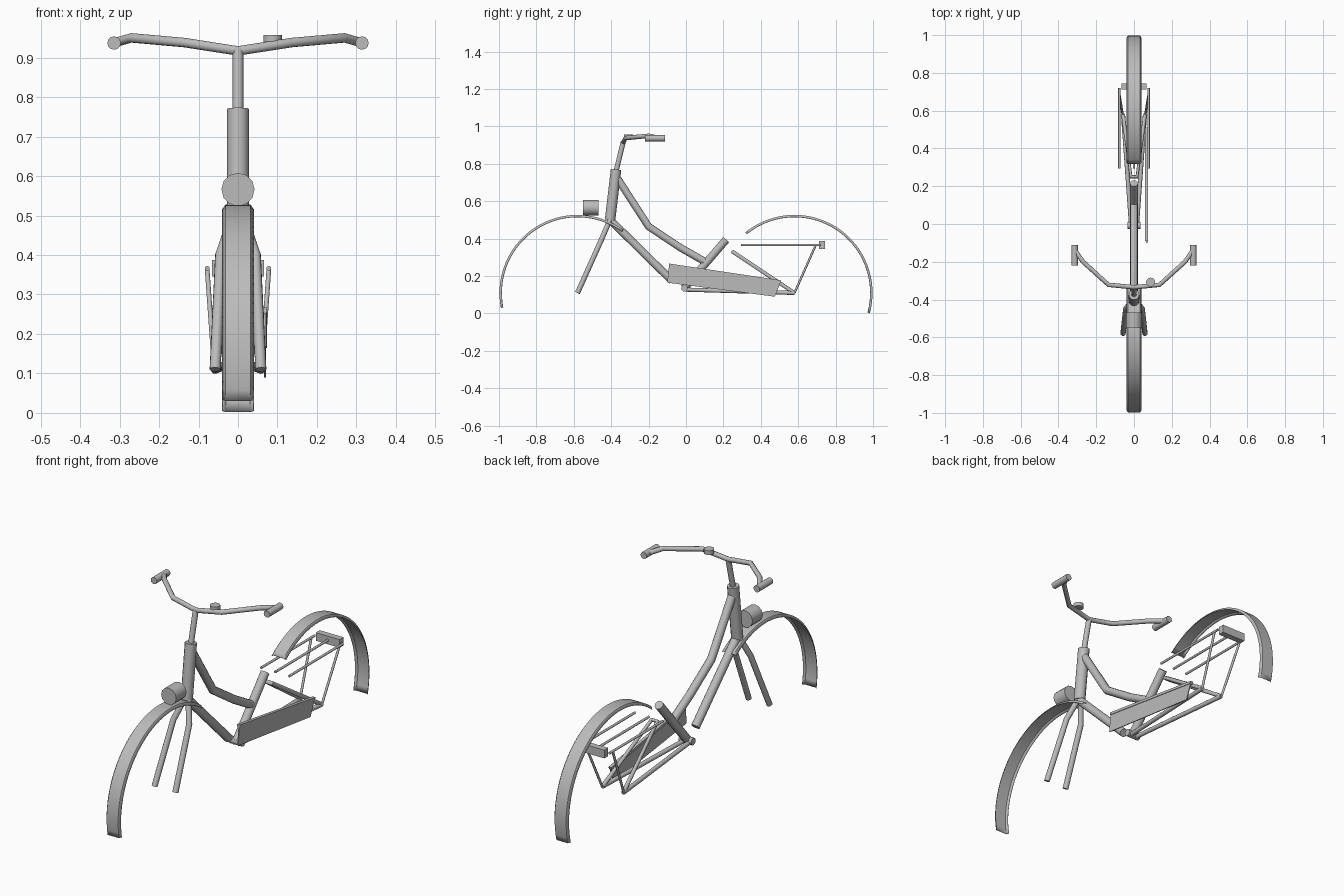
import bpy, bmesh, math
from mathutils import Vector

if "Cube" in bpy.data.objects:
    bpy.data.objects.remove(bpy.data.objects["Cube"])

grey = bpy.data.materials.new("frame_grey")
grey.diffuse_color = (0.5, 0.5, 0.5, 1)
grey.use_nodes = True
grey.node_tree.nodes["Principled BSDF"].inputs["Base Color"].default_value = grey.diffuse_color


def finish(ob, angle=40):
    ob.data.materials.clear()
    ob.data.materials.append(grey)
    bpy.ops.object.select_all(action='DESELECT')
    ob.select_set(True)
    bpy.context.view_layer.objects.active = ob
    bpy.ops.object.shade_smooth_by_angle(angle=math.radians(angle))


def tube(name, points, radius):
    """Round 12-sided tube along a path, with capped ends."""
    cu = bpy.data.curves.new(name, 'CURVE')
    cu.dimensions = '3D'
    cu.bevel_depth = radius
    cu.bevel_resolution = 4
    cu.use_fill_caps = True
    sp = cu.splines.new('POLY')
    sp.points.add(len(points) - 1)
    for p, co in zip(sp.points, points):
        p.co = (*co, 1)
    ob = bpy.data.objects.new(name, cu)
    bpy.context.collection.objects.link(ob)
    bpy.ops.object.select_all(action='DESELECT')
    ob.select_set(True)
    bpy.context.view_layer.objects.active = ob
    bpy.ops.object.convert(target='MESH')
    finish(bpy.context.object)


def pair(name, points, radius):
    for side, s in (("right", 1), ("left", -1)):
        tube(f"{side}_{name}", [(s * x, y, z) for x, y, z in points], radius)


def mesh(name, verts, faces):
    me = bpy.data.meshes.new(name)
    me.from_pydata(verts, [], faces)
    bm = bmesh.new()
    bm.from_mesh(me)
    bmesh.ops.recalc_face_normals(bm, faces=bm.faces)
    bm.to_mesh(me)
    bm.free()
    ob = bpy.data.objects.new(name, me)
    bpy.context.collection.objects.link(ob)
    return ob


def prism(name, outline, x0, x1):
    """Side outline in (y, z), extruded across x."""
    n = len(outline)
    verts = [(x, y, z) for x in (x0, x1) for y, z in outline]
    faces = [tuple(range(n)), tuple(range(n, 2 * n))]
    faces += [(i, (i + 1) % n, n + (i + 1) % n, n + i) for i in range(n)]
    finish(mesh(name, verts, faces), 30)


def fender(name, cy, start, end, steps=36):
    """Thin arched strip with turned-down edges; angles from +y towards +z."""
    profile = [(-0.039, -0.011), (-0.031, 0), (0.031, 0), (0.039, -0.011)]
    verts, faces = [], []
    for i in range(steps + 1):
        a = math.radians(start + (end - start) * i / steps)
        for x, d in profile:
            r = 0.416 + d
            verts.append((x, cy + r * math.cos(a), 0.11 + r * math.sin(a)))
    for i in range(steps):
        for j in range(3):
            k = i * 4 + j
            faces.append((k, k + 1, k + 5, k + 4))
    ob = mesh(name, verts, faces)
    mod = ob.modifiers.new("thickness", 'SOLIDIFY')
    mod.thickness = 0.003
    mod.offset = 0
    finish(ob, 30)


# Fenders
fender("front_fender", -0.58, 54, 191)
fender("rear_fender", 0.58, -15, 129)

# Main frame
tube("head_tube", [(0, -0.406, 0.50), (0, -0.374, 0.77)], 0.028)
tube("down_tube", [(0, -0.40, 0.495), (0, -0.075, 0.175)], 0.021)
tube("top_tube", [(0, -0.365, 0.72), (0, -0.20, 0.465),
                  (0, -0.03, 0.352), (0, 0.105, 0.275)], 0.02)
tube("seat_tube", [(0, -0.01, 0.135), (0, 0.215, 0.395)], 0.021)
tube("bottom_bracket", [(-0.035, -0.008, 0.135), (0.035, -0.008, 0.135)], 0.018)
pair("chain_stay", [(0.015, -0.015, 0.128), (0.058, 0.58, 0.11)], 0.011)
tube("seat_stays", [(-0.058, 0.58, 0.11), (-0.016, 0.25, 0.33),
                    (0.016, 0.25, 0.33), (0.058, 0.58, 0.11)], 0.01)

# Front fork
pair("fork_leg", [(0.008, -0.405, 0.505), (0.044, -0.45, 0.40),
                  (0.058, -0.58, 0.11)], 0.014)

# Steering: stem, bar, grips, bell
tube("stem", [(0, -0.374, 0.76), (0, -0.335, 0.92)], 0.0135)
half = [(0.135, -0.322, 0.938), (0.27, -0.20, 0.95), (0.312, -0.14, 0.938)]
tube("handlebar", [(-x, y, z) for x, y, z in reversed(half)]
     + [(0, -0.335, 0.917)] + half, 0.012)
pair("grip", [(0.314, -0.22, 0.937), (0.314, -0.112, 0.937)], 0.017)
tube("bell", [(0.088, -0.308, 0.936), (0.088, -0.308, 0.957)], 0.024)

# Headlight
tube("headlight", [(0, -0.55, 0.566), (0, -0.468, 0.566)], 0.042)

# Chain guard: side plate with a narrow top lip
prism("chain_guard", [(-0.09, 0.267), (0.51, 0.177), (0.475, 0.09),
                      (-0.10, 0.165)], 0.066, 0.071)
prism("chain_guard_lip", [(-0.09, 0.267), (0.51, 0.177), (0.505, 0.165),
                          (-0.09, 0.254)], 0.058, 0.074)

# Luggage rack: rods, stays and tail light
for label, x in (("left", -0.078), ("middle", 0), ("right", 0.078)):
    tube(f"{label}_rack_rod", [(x, 0.295, 0.366), (x, 0.72, 0.366)], 0.006)
pair("rack_stay", [(0.06, 0.58, 0.11), (0.078, 0.692, 0.362)], 0.006)
prism("tail_light", [(0.712, 0.346), (0.743, 0.346), (0.743, 0.387),
                     (0.712, 0.387)], -0.066, 0.066)
